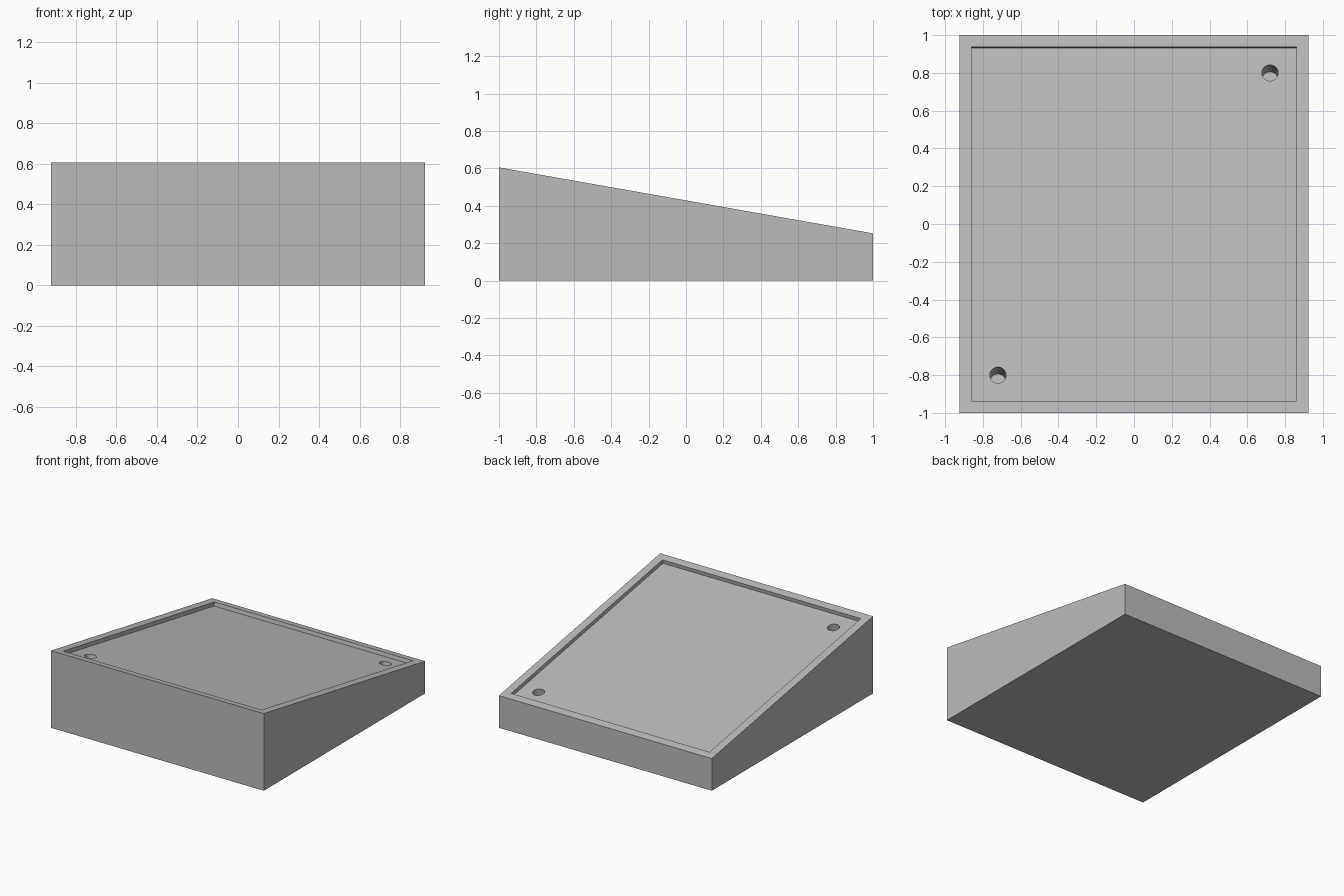
import bpy
import bmesh
import math
from mathutils import Matrix, Vector

cube = bpy.data.objects.get("Cube")
if cube:
    bpy.data.objects.remove(cube, do_unlink=True)

HALF_W, HALF_L = 0.924, 1.0
FRONT_H = 0.605
TILT = math.radians(10)
MID_H = FRONT_H - HALF_L * math.tan(TILT)
RIM, RECESS, HOLE_R, HOLE_DEPTH = 0.063, 0.03, 0.043, 0.21

grey = bpy.data.materials.new("light grey")
grey.use_nodes = True
grey.diffuse_color = (0.5, 0.5, 0.5, 1)
grey.node_tree.nodes["Principled BSDF"].inputs["Base Color"].default_value = grey.diffuse_color

# Frame lying on the sloping top, with its z along the slope's normal
slope = Matrix.Translation((0, 0, MID_H)) @ Matrix.Rotation(-TILT, 4, 'X')


def make_object(name, bm):
    bmesh.ops.recalc_face_normals(bm, faces=bm.faces)
    mesh = bpy.data.meshes.new(name)
    bm.to_mesh(mesh)
    bm.free()
    mesh.materials.append(grey)
    obj = bpy.data.objects.new(name, mesh)
    bpy.context.collection.objects.link(obj)
    return obj


def cut(target, cutter):
    """Subtract the cutter, bake the result and discard the cutter."""
    cutter.hide_render = True
    mod = target.modifiers.new("cut", 'BOOLEAN')
    mod.operation = 'DIFFERENCE'
    mod.solver = 'EXACT'
    mod.object = cutter
    bpy.context.view_layer.objects.active = target
    bpy.ops.object.modifier_apply(modifier=mod.name)
    bpy.data.objects.remove(cutter, do_unlink=True)


# Wedge body: side profile extruded across the width
bm = bmesh.new()
back_h = FRONT_H - 2 * HALF_L * math.tan(TILT)
profile = [(-HALF_L, 0), (HALF_L, 0), (HALF_L, back_h), (-HALF_L, FRONT_H)]
side = bm.faces.new([bm.verts.new((-HALF_W, y, z)) for y, z in profile])
extruded = bmesh.ops.extrude_face_region(bm, geom=[side])["geom"]
bmesh.ops.translate(bm, vec=Vector((2 * HALF_W, 0, 0)),
                    verts=[v for v in extruded if isinstance(v, bmesh.types.BMVert)])
body = make_object("wedge_body", bm)

# Shallow rectangular recess, square to the slope
bm = bmesh.new()
size = (2 * (HALF_W - RIM), 2 * (HALF_L / math.cos(TILT) - RIM), 2 * RECESS)
bmesh.ops.create_cube(bm, size=1, matrix=slope @ Matrix.Diagonal((*size, 1)))
cut(body, make_object("recess_cutter", bm))

# Two blind round holes in opposite corners
for sign in (-1, 1):
    bm = bmesh.new()
    # The hole mouth sits on the recess floor
    mouth = Vector((sign * 0.72, sign * 0.8 / math.cos(TILT), -RECESS))
    mouth.y += RECESS * math.tan(TILT)
    bmesh.ops.create_cone(bm, cap_ends=True, segments=32, radius1=HOLE_R, radius2=HOLE_R,
                          depth=2 * HOLE_DEPTH, matrix=slope @ Matrix.Translation(mouth))
    cut(body, make_object("hole_cutter", bm))

# Smooth hole walls, crisp edges elsewhere
bpy.ops.object.select_all(action='DESELECT')
body.select_set(True)
bpy.context.view_layer.objects.active = body
bpy.ops.object.shade_smooth_by_angle(angle=math.radians(30))
